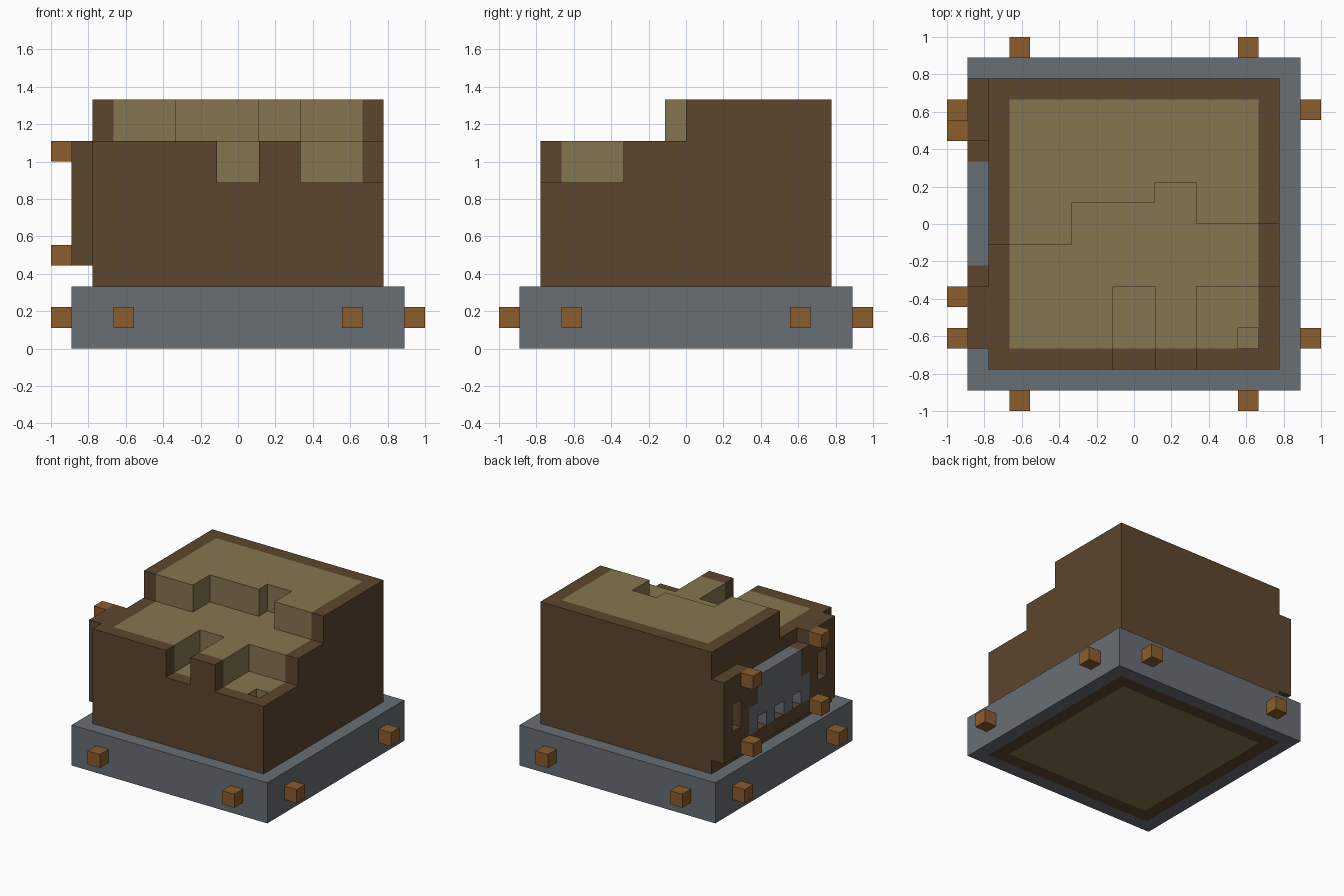
import bpy, bmesh
from mathutils import Vector

cube = bpy.data.objects.get("Cube")
if cube:
    bpy.data.objects.remove(cube, do_unlink=True)

U = 1 / 9  # one block


def material(name, rgb):
    lin = [(c / 255 / 12.92 if c < 11 else ((c / 255 + 0.055) / 1.055) ** 2.4) for c in rgb]
    m = bpy.data.materials.new(name)
    m.use_nodes = True
    m.diffuse_color = (*lin, 1)
    bsdf = m.node_tree.nodes["Principled BSDF"]
    bsdf.inputs["Base Color"].default_value = (*lin, 1)
    bsdf.inputs["Roughness"].default_value = 0.9
    return m


BROWN = material("dark brown", (93, 70, 45))
TAN = material("tan", (134, 118, 81))
GRAY = material("slate gray", (104, 110, 117))
ORANGE = material("orange brown", (139, 93, 44))


def prism(name, outline, axis, lo, hi, *mats):
    """Extrude a flat outline along x or z, measured in blocks."""
    place = (lambda a, b, t: (t, a, b)) if axis == "x" else (lambda a, b, t: (a, b, t))
    bm = bmesh.new()
    face = bm.faces.new([bm.verts.new(Vector(place(a, b, lo)) * U) for a, b in outline])
    new = bmesh.ops.extrude_face_region(bm, geom=[face])["geom"]
    shift = Vector(place(0, 0, hi - lo)) * U
    bmesh.ops.translate(bm, vec=shift, verts=[g for g in new if isinstance(g, bmesh.types.BMVert)])
    bmesh.ops.recalc_face_normals(bm, faces=bm.faces)
    me = bpy.data.meshes.new(name)
    bm.to_mesh(me)
    bm.free()
    for m in mats:
        me.materials.append(m)
    ob = bpy.data.objects.new(name, me)
    bpy.context.collection.objects.link(ob)
    return ob


def box(name, x0, x1, y0, y1, z0, z1, *mats):
    return prism(name, [(x0, y0), (x1, y0), (x1, y1), (x0, y1)], "z", z0, z1, *mats)


def cut(ob, cutter):
    cutter.hide_render = True
    mod = ob.modifiers.new("cut", "BOOLEAN")
    mod.operation, mod.solver, mod.object = "DIFFERENCE", "EXACT", cutter
    bpy.context.view_layer.objects.active = ob
    bpy.ops.object.modifier_apply(modifier=mod.name)
    bpy.data.objects.remove(cutter, do_unlink=True)


def paint(ob, rings, rule):
    """Split faces along square rings, then choose a material for each face."""
    bm = bmesh.new()
    bm.from_mesh(ob.data)
    for r in rings:
        for n in ((1, 0, 0), (-1, 0, 0), (0, 1, 0), (0, -1, 0)):
            bmesh.ops.bisect_plane(bm, geom=bm.verts[:] + bm.edges[:] + bm.faces[:], dist=1e-5,
                                   plane_co=Vector(n) * r * U, plane_no=n)
    for f in bm.faces:
        c = f.calc_center_median() / U
        f.material_index = rule(max(abs(c.x), abs(c.y)), f.normal)
    bm.to_mesh(ob.data)
    bm.free()


# Base slab, with the filling showing on its underside
base = box("base", -8, 8, -8, 8, 0, 3, GRAY, BROWN, TAN)
paint(base, (6, 7), lambda r, n: 0 if n.z > -0.5 or r > 7 else (1 if r > 6 else 2))

# Body with stepped bites taken out of the front
body = box("body", -7, 7, -7, 7, 3, 12, BROWN, TAN)
bite = [(-8, -8), (8, -8), (8, 0), (3, 0), (3, 2), (1, 2), (1, 1), (-3, 1), (-3, -1), (-8, -1)]
cut(body, prism("bite_cutter", bite, "z", 10, 13))
cut(body, box("middle_cutter", -1, 1, -8, -3, 8, 11))
cut(body, box("corner_cutter", 3, 8, -8, -3, 8, 11))
cut(body, box("hole_cutter", 5, 6, -6, -5, 7, 9))
paint(body, (6,), lambda r, n: 1 if r < 6.001 else 0)

# Side frame with two slots
frame_outline = [(-6, 4), (7, 4), (7, 10), (4, 10), (4, 9), (3, 9), (3, 7), (4, 7),
                 (4, 5), (-3, 5), (-3, 7), (-2, 7), (-2, 9), (-3, 9), (-3, 10), (-6, 10)]
frame = prism("side_frame", frame_outline, "x", -8, -7, BROWN)
for y in (-5, 5):
    cut(frame, box("slot_cutter", -8.5, -6.5, y, y + 1, 6, 8))

# Gray side panel with three notches along its lower edge
panel_outline = [(4, 5), (4, 7), (3, 7), (3, 9), (-2, 9), (-2, 7), (-3, 7), (-3, 5)]
for y in (-2, 0, 2):
    panel_outline += [(y, 5), (y, 6), (y + 1, 6), (y + 1, 5)]
prism("side_panel", panel_outline, "x", -8, -7, GRAY)

# Studs around the base
for s in (-1, 1):
    for t in (-5.5, 5.5):
        box("base_stud", s * 8.5 - .5, s * 8.5 + .5, t - .5, t + .5, 1, 2, ORANGE)
        box("base_stud", t - .5, t + .5, s * 8.5 - .5, s * 8.5 + .5, 1, 2, ORANGE)

# Studs at the corners of the side frame
for y in (-4, 4):
    for z in (4, 9):
        box("frame_stud", -9, -8, y, y + 1, z, z + 1, ORANGE)
